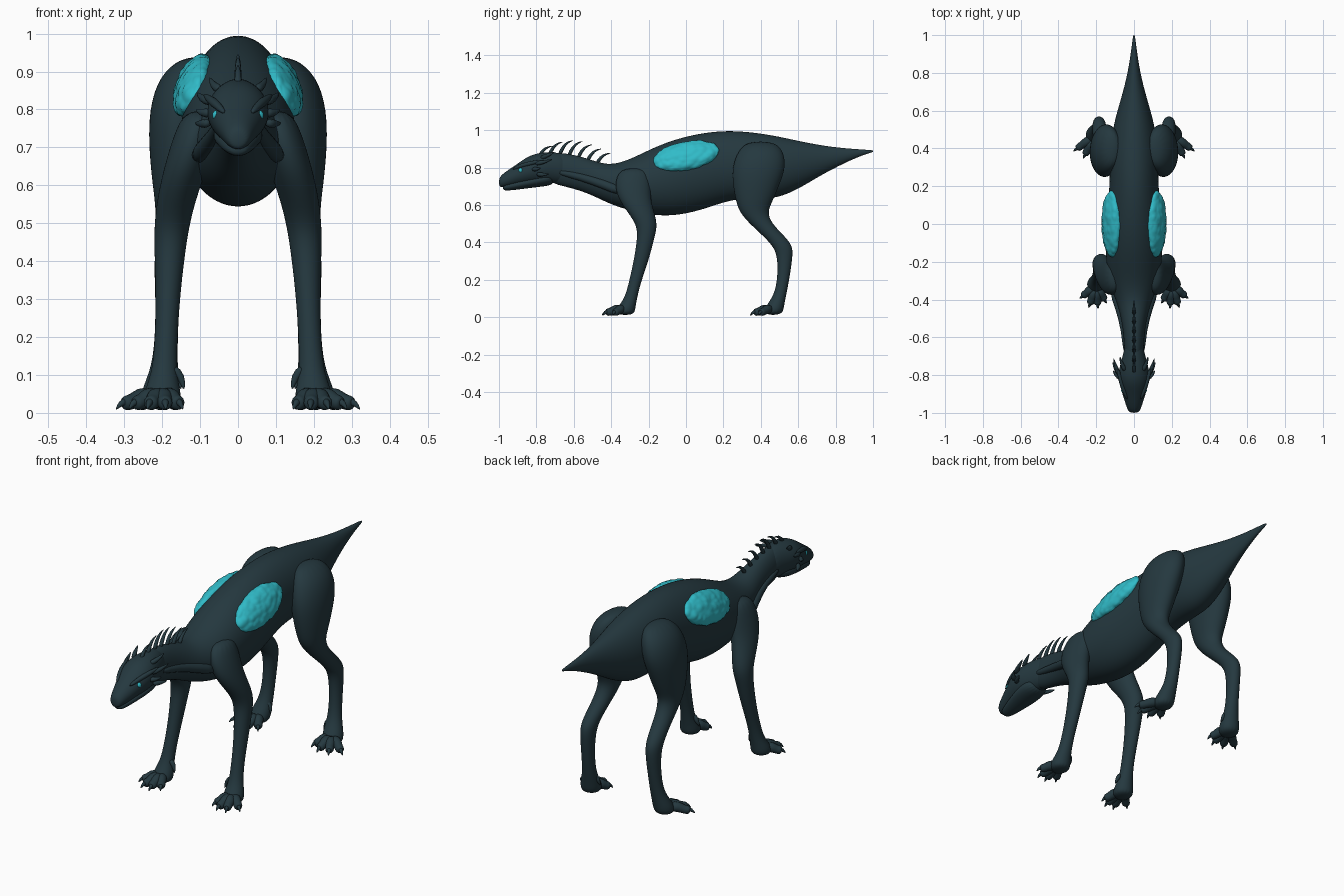
import bpy, bmesh, math
from mathutils import Vector, Matrix, noise

cube = bpy.data.objects.get("Cube")
if cube:
    bpy.data.objects.remove(cube, do_unlink=True)


def material(name, color):
    m = bpy.data.materials.new(name)
    m.use_nodes = True
    m.diffuse_color = color
    bsdf = next(n for n in m.node_tree.nodes if n.type == 'BSDF_PRINCIPLED')
    bsdf.inputs["Base Color"].default_value = color
    bsdf.inputs["Roughness"].default_value = 0.7
    return m


HIDE = material("dark slate hide", (0.018, 0.04, 0.05, 1))
TEAL = material("bright teal", (0.03, 0.5, 0.58, 1))


def finish(name, bm, mat, mirror=False, levels=0):
    """Turn a bmesh into a smooth object, optionally mirrored left to right."""
    bmesh.ops.recalc_face_normals(bm, faces=bm.faces)
    me = bpy.data.meshes.new(name)
    bm.to_mesh(me)
    bm.free()
    me.materials.append(mat)
    for p in me.polygons:
        p.use_smooth = True
    ob = bpy.data.objects.new(name, me)
    bpy.context.scene.collection.objects.link(ob)
    if mirror:
        ob.modifiers.new("Mirror", 'MIRROR').use_clip = False
    if levels:
        sub = ob.modifiers.new("Subdivision", 'SUBSURF')
        sub.levels = sub.render_levels = levels
    return ob


def loft(name, rings, sides=16, mirror=False, levels=2):
    """Skin a list of (centre, half axis u, half axis v) rings and cap the ends."""
    bm = bmesh.new()
    loops = []
    for c, u, v in rings:
        loops.append([bm.verts.new(c + u * math.cos(a) + v * math.sin(a))
                      for a in (math.tau * i / sides for i in range(sides))])
    for a, b in zip(loops, loops[1:]):
        for i in range(sides):
            j = (i + 1) % sides
            bm.faces.new((a[i], a[j], b[j], b[i]))
    bm.faces.new(loops[0])
    bm.faces.new(loops[-1])
    return finish(name, bm, HIDE, mirror, levels)


def spine_loft(name, stations):
    """Rings across the body: (y, centre z, half width, half height)."""
    return loft(name, [(Vector((0, y, z)), Vector((w, 0, 0)), Vector((0, 0, h)))
                       for y, z, w, h in stations], sides=20)


def limb(name, stations):
    """Level rings down a leg: (z, x, y, half width, half depth)."""
    return loft(name, [(Vector((x, y, z)), Vector((w, 0, 0)), Vector((0, d, 0)))
                       for z, x, y, w, d in stations], mirror=True)


def tube(name, points, radii, mirror=True, sides=8):
    """Tapering round tube along a few points."""
    pts = [Vector(p) for p in points]
    rings = []
    for i, (p, r) in enumerate(zip(pts, radii)):
        d = pts[min(i + 1, len(pts) - 1)] - pts[max(i - 1, 0)]
        u = d.cross(Vector((0, 0, 1)))
        u = (u if u.length > 1e-5 else Vector((1, 0, 0))).normalized()
        rings.append((p, u * r, d.normalized().cross(u) * r))
    return loft(name, rings, sides, mirror, 1)


# Torso, neck and tail: y, bottom z, top z, half width
torso = [(-.74, .72, .88, .045), (-.66, .70, .88, .052), (-.58, .68, .865, .056),
         (-.5, .65, .84, .068), (-.42, .61, .815, .09), (-.34, .58, .83, .122),
         (-.26, .56, .865, .142), (-.16, .54, .915, .152), (-.04, .54, .96, .153),
         (.1, .575, .99, .14), (.22, .62, 1.0, .13), (.34, .635, .993, .13),
         (.46, .63, .975, .12), (.54, .655, .958, .105), (.62, .695, .94, .083),
         (.72, .757, .92, .053), (.82, .81, .906, .03), (.92, .857, .898, .015),
         (.99, .88, .893, .006), (1.0, .883, .891, .004)]
spine_loft("torso_and_tail", [(y, (b + t) / 2, w, (t - b) / 2) for y, b, t, w in torso])

# Head and lower jaw
spine_loft("head", [(-.62, .79, .045, .075), (-.70, .80, .06, .085), (-.78, .797, .085, .083),
                    (-.84, .787, .08, .078), (-.90, .763, .062, .058), (-.95, .742, .046, .046),
                    (-.985, .728, .034, .034), (-1.0, .72, .02, .022)])
spine_loft("lower_jaw", [(-.70, .745, .05, .04), (-.78, .733, .072, .036),
                         (-.88, .713, .053, .029), (-.95, .698, .036, .022),
                         (-.98, .693, .022, .015)])

# Neck muscle and brow ridge
tube("neck_muscle", [(.04, -.70, .78), (.047, -.56, .75), (.075, -.44, .71), (.11, -.34, .67)],
     [.018, .022, .027, .03])
tube("brow_ridge", [(.035, -.93, .79), (.055, -.88, .812), (.073, -.82, .825), (.09, -.76, .84)],
     [.006, .013, .013, .004])

# Legs
limb("front_leg", [(.80, .10, -.275, .04, .07), (.73, .115, -.285, .057, .1),
                   (.64, .14, -.28, .058, .09), (.56, .163, -.24, .052, .072),
                   (.49, .175, -.207, .047, .056), (.42, .18, -.215, .041, .046),
                   (.30, .185, -.24, .032, .04), (.18, .19, -.275, .03, .032),
                   (.10, .195, -.295, .034, .034), (.05, .2, -.32, .052, .05),
                   (.01, .2, -.325, .048, .05)])
limb("hind_leg", [(.94, .11, .40, .035, .07), (.89, .135, .40, .075, .125),
                  (.80, .153, .39, .083, .147), (.71, .16, .375, .077, .128),
                  (.62, .165, .365, .064, .1), (.56, .168, .36, .052, .075),
                  (.50, .172, .40, .045, .061), (.44, .178, .463, .04, .058),
                  (.385, .184, .515, .038, .055), (.33, .185, .53, .034, .042),
                  (.22, .188, .523, .03, .033), (.12, .193, .505, .034, .032),
                  (.06, .205, .475, .052, .05), (.01, .208, .465, .05, .052)])

# Feet: four splayed toes with claws, and a dewclaw
feet = {"front": (Vector((.2, -.325, 0)), [(.145, -.42), (.19, -.45), (.24, -.445), (.288, -.395)]),
        "hind": (Vector((.208, .465, 0)), [(.15, .375), (.205, .342), (.27, .345), (.322, .385)])}
for foot, (base, tips) in feet.items():
    for n, (tx, ty) in enumerate(tips, 1):
        tip = Vector((tx, ty, 0))
        steps = [(.15, .045, .026), (.45, .042, .026), (.6, .03, .021), (.75, .026, .022),
                 (.84, .024, .016)]
        tube(f"{foot}_toe_{n}", [base.lerp(tip, f) + Vector((0, 0, z)) for f, z, r in steps],
             [r for f, z, r in steps], sides=10)
        claw = [(.74, .03, .013), (.88, .027, .009), (1, .008, .002)]
        tube(f"{foot}_claw_{n}", [base.lerp(tip, f) + Vector((0, 0, z)) for f, z, r in claw],
             [r for f, z, r in claw])
    tube(f"{foot}_dewclaw", [base + Vector(v) for v in
                             ((-.025, .02, .12), (-.052, .025, .095), (-.058, .012, .06))],
         [.015, .013, .003])

# Crest of backward curving spines on the neck
for n, (y, z, h) in enumerate([(-.79, .865, .05), (-.735, .875, .062), (-.68, .875, .07),
                               (-.63, .87, .07), (-.58, .86, .062), (-.53, .845, .055),
                               (-.48, .83, .047)], 1):
    tube(f"neck_spine_{n}", [(0, y, z - .015), (0, y + .025, z + h * .6),
                             (0, y + .055, z + h * .92), (0, y + .08, z + h)],
         [.013, .009, .005, .001], mirror=False)

# Horns at the back of the head
for n, (a, b) in enumerate([((.072, -.81, .82), (.108, -.71, .845)),
                            ((.075, -.80, .765), (.113, -.73, .765)),
                            ((.045, -.78, .85), (.075, -.70, .885)),
                            ((.07, -.82, .79), (.112, -.775, .80))], 1):
    a, b = Vector(a), Vector(b)
    tube(f"head_horn_{n}", [a, a.lerp(b, .5) + Vector((.006, 0, -.004)), b], [.016, .011, .002])

# Eyes
bm = bmesh.new()
bmesh.ops.create_icosphere(bm, subdivisions=3, radius=.014,
                           matrix=Matrix.Translation((.054, -.882, .784)))
finish("eye", bm, TEAL, mirror=True)

# Pebbled oval patches on the flanks
bm = bmesh.new()
bmesh.ops.create_icosphere(bm, subdivisions=5, radius=1)
place = (Matrix.Translation((.118, 0, .862)) @ Matrix.Rotation(math.radians(11), 4, 'X')
         @ Matrix.Rotation(math.radians(-26), 4, 'Y') @ Matrix.Diagonal((.043, .178, .083, 1)))
bmesh.ops.transform(bm, matrix=place, verts=bm.verts)
bm.normal_update()
for v, n in [(v, v.normal.copy()) for v in bm.verts]:
    v.co += n * .008 * (.5 - noise.voronoi(v.co * 32)[0][0])
finish("flank_patch", bm, TEAL, mirror=True)
